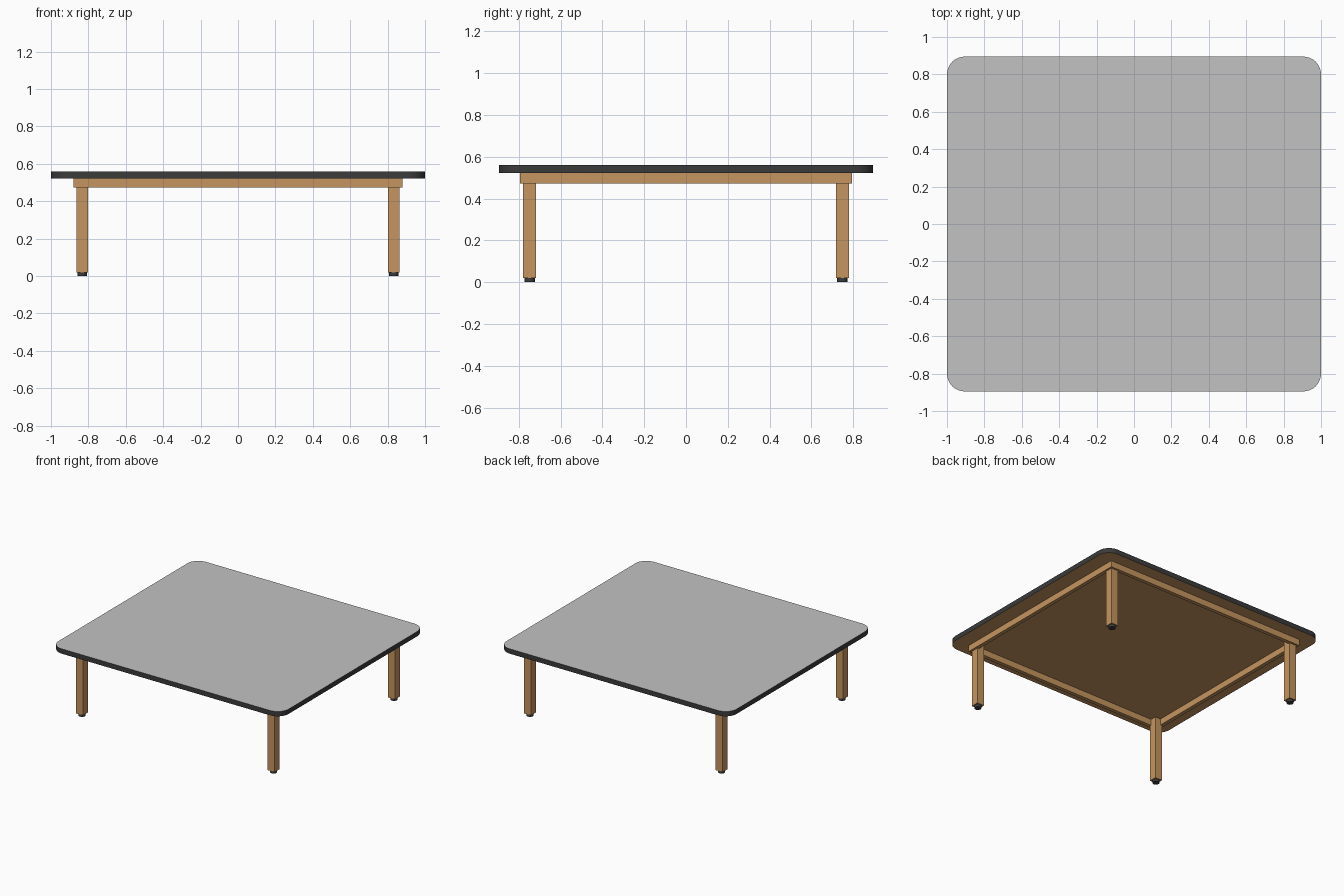
import bpy, bmesh, math

if "Cube" in bpy.data.objects:
    bpy.data.objects.remove(bpy.data.objects["Cube"])


def material(name, rgb):
    m = bpy.data.materials.new(name)
    m.diffuse_color = (*rgb, 1)
    m.use_nodes = True
    m.node_tree.nodes["Principled BSDF"].inputs["Base Color"].default_value = m.diffuse_color
    return m


WOOD = material("warm wood", (0.56, 0.30, 0.115))
GREY = material("light grey laminate", (0.54, 0.54, 0.54))
DARK = material("charcoal", (0.042, 0.044, 0.042))


def finish(name, bm, mats):
    mesh = bpy.data.meshes.new(name)
    bmesh.ops.recalc_face_normals(bm, faces=bm.faces)
    bm.to_mesh(mesh)
    bm.free()
    for m in mats:
        mesh.materials.append(m)
    ob = bpy.data.objects.new(name, mesh)
    bpy.context.collection.objects.link(ob)
    return ob


def smooth(ob):
    bpy.ops.object.select_all(action='DESELECT')
    ob.select_set(True)
    bpy.context.view_layer.objects.active = ob
    bpy.ops.object.shade_smooth_by_angle(angle=math.radians(35))


def outline(hx, hy, r, seg):
    """Rectangle outline with rounded corners (r = 0 gives square ones)."""
    pts = []
    for k, (sx, sy) in enumerate([(1, 1), (-1, 1), (-1, -1), (1, -1)]):
        for i in range(seg + 1 if r else 1):
            a = math.pi / 2 * (k + i / seg)
            pts.append((sx * (hx - r) + r * math.cos(a), sy * (hy - r) + r * math.sin(a)))
    return pts


def ring(bm, pts, z):
    return [bm.verts.new((x, y, z)) for x, y in pts]


def bridge(bm, a, b):
    n = len(a)
    for i in range(n):
        bm.faces.new((a[i], a[(i + 1) % n], b[(i + 1) % n], b[i]))


# Rounded tabletop: grey above, charcoal edge, wood below
bm = bmesh.new()
pts = outline(1.0, 0.895, 0.095, 8)
low, high = ring(bm, pts, 0.522), ring(bm, pts, 0.56)
bridge(bm, low, high)
bm.faces.new(low)
bm.faces.new(high)
top = finish("tabletop", bm, [DARK, GREY, WOOD])
for p in top.data.polygons:
    p.material_index = 1 if p.normal.z > 0.5 else 2 if p.normal.z < -0.5 else 0
smooth(top)

# Apron frame under the top
bm = bmesh.new()
Z0, Z1, T = 0.473, 0.522, 0.03
outer, inner = outline(0.88, 0.795, 0, 1), outline(0.88 - T, 0.795 - T, 0, 1)
rings = [ring(bm, outer, Z0), ring(bm, outer, Z1), ring(bm, inner, Z1), ring(bm, inner, Z0)]
for i in range(4):
    bridge(bm, rings[i], rings[(i + 1) % 4])
finish("apron_frame", bm, [WOOD])

# Square legs with round feet
for sx, side in ((-1, "left"), (1, "right")):
    for sy, end in ((-1, "front"), (1, "back")):
        loc = (sx * 0.833, sy * 0.748, 0)
        bm = bmesh.new()
        a = ring(bm, outline(0.031, 0.031, 0, 1), 0.02)
        b = ring(bm, outline(0.031, 0.031, 0, 1), 0.521)
        bridge(bm, a, b)
        bm.faces.new(a)
        bm.faces.new(b)
        finish(f"{end}_{side}_leg", bm, [WOOD]).location = loc

        bm = bmesh.new()
        bmesh.ops.create_cone(bm, cap_ends=True, segments=20, radius1=0.025,
                              radius2=0.025, depth=0.02)
        foot = finish(f"{end}_{side}_foot", bm, [DARK])
        foot.location = (loc[0], loc[1], 0.01)
        smooth(foot)
